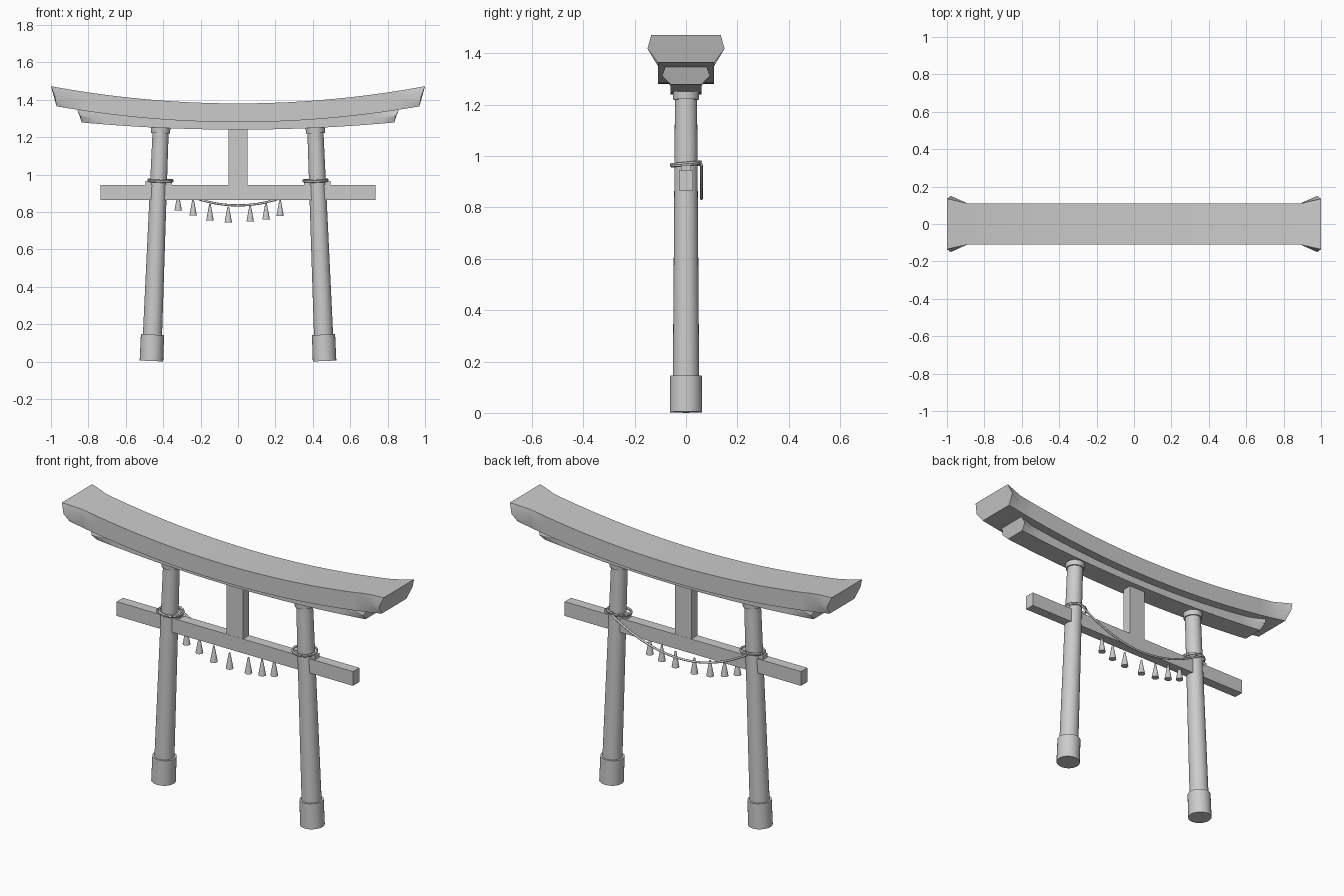
import bpy, bmesh, math
from mathutils import Vector

if "Cube" in bpy.data.objects:
    bpy.data.objects.remove(bpy.data.objects["Cube"])


def finish(name, bm, smooth=False):
    bmesh.ops.recalc_face_normals(bm, faces=bm.faces[:])
    me = bpy.data.meshes.new(name)
    bm.to_mesh(me)
    bm.free()
    ob = bpy.data.objects.new(name, me)
    bpy.context.collection.objects.link(ob)
    if smooth:
        bpy.ops.object.select_all(action='DESELECT')
        ob.select_set(True)
        bpy.context.view_layer.objects.active = ob
        bpy.ops.object.shade_smooth_by_angle(angle=math.radians(35))
    return ob


def box(name, x0, x1, y, z0, z1):
    bm = bmesh.new()
    bmesh.ops.create_cube(bm, size=1)
    for v in bm.verts:
        v.co = Vector(((x0 + x1) / 2 + v.co.x * (x1 - x0), v.co.y * 2 * y,
                       (z0 + z1) / 2 + v.co.z * (z1 - z0)))
    return finish(name, bm)


def tapered(name, p0, p1, r0, r1, sides=28):
    p0, p1 = Vector(p0), Vector(p1)
    bm = bmesh.new()
    bmesh.ops.create_cone(bm, cap_ends=True, segments=sides, radius1=r0,
                          radius2=r1, depth=(p1 - p0).length)
    rot = Vector((0, 0, 1)).rotation_difference(p1 - p0)
    for v in bm.verts:
        v.co = rot @ v.co + (p0 + p1) / 2
    return finish(name, bm, True)


def lintel(name, half, flare_x, top, bottom, end_x, end_y):
    """Curved beam of six-sided sections; the end section flares out."""
    n = 20
    inner = [flare_x * (2 * i / n - 1) for i in range(n + 1)]
    sections = [(-1, None)] + [(0, x) for x in inner] + [(1, None)]
    bm = bmesh.new()
    rings = []
    for side, x in sections:
        xs = [side * e for e in end_x] if side else [x] * 3
        ys = end_y if side else [half] * 3
        zt, zb = top(xs[0]), bottom(xs[2])
        zs = [zt, (zt + zb) / 2, zb]
        pts = [(xs[i], -ys[i], zs[i]) for i in range(3)]
        pts += [(xs[i], ys[i], zs[i]) for i in (2, 1, 0)]
        rings.append([bm.verts.new(p) for p in pts])
    for a, b in zip(rings, rings[1:]):
        for i in range(6):
            j = (i + 1) % 6
            bm.faces.new((a[i], a[j], b[j], b[i]))
    bm.faces.new(rings[0])
    bm.faces.new(rings[-1])
    return finish(name, bm, True)


def rope(name, pts, r=0.006):
    cu = bpy.data.curves.new(name, 'CURVE')
    cu.dimensions = '3D'
    cu.bevel_depth = r
    cu.bevel_resolution = 2
    cu.use_fill_caps = True
    sp = cu.splines.new('POLY')
    sp.points.add(len(pts) - 1)
    for p, co in zip(sp.points, pts):
        p.co = (*co, 1)
    ob = bpy.data.objects.new(name, cu)
    bpy.context.collection.objects.link(ob)
    return ob


# Curved top lintel and the smaller lintel beneath it
lintel("top_lintel", 0.11, 0.89, lambda x: 1.38 + 0.092 * x * x,
       lambda x: 1.28 + 0.09 * x * x, (1.0, 0.98, 0.97), (0.135, 0.15, 0.11))
lintel("lower_lintel", 0.06, 0.77, lambda x: 1.282 + 0.09 * x * x,
       lambda x: 1.24 + 0.055 * x * x, (0.86, 0.845, 0.835), (0.08, 0.093, 0.06))

# Tie beam and central strut
box("tie_beam", -0.735, 0.735, 0.028, 0.865, 0.945)
box("center_strut", -0.052, 0.05, 0.027, 0.94, 1.26)

# Leaning pillars with base sleeves, collars, wedges and rope wraps
for s, side in ((-1, "left"), (1, "right")):
    def axis(z):
        return (s * (0.463 - 0.04 * z), 0, z)
    tapered(side + "_pillar", axis(0.1), axis(1.23), 0.0515, 0.043)
    tapered(side + "_base", axis(0.003), axis(0.144), 0.063, 0.062)
    tapered(side + "_collar", axis(1.22), axis(1.25), 0.05, 0.052)
    cx = s * 0.424
    box(side + "_wedge", cx - 0.07, cx + 0.07, 0.02, 0.94, 0.965)
    wrap = []
    for i in range(57):
        a = math.pi / 2 + s * 2 * math.pi * i / 28
        wrap.append((s * 0.415 + 0.065 * math.cos(a), 0.057 * math.sin(a),
                     0.962 + 0.012 * i / 56 + 0.004 * math.sin(a)))
    rope(side + "_rope_wrap", wrap, 0.005)

# Rope sagging behind the tie beam
sag = []
for i in range(33):
    t = i / 16 - 1
    sag.append((0.42 * t, 0.06, 0.835 + 0.132 * t * t))
rope("sagging_rope", sag)

# Hanging tassels under the beam
tassels = [(-0.32, 0.807), (-0.24, 0.78), (-0.15, 0.755), (-0.052, 0.743),
           (0.065, 0.748), (0.15, 0.76), (0.225, 0.777)]
for i, (x, z) in enumerate(tassels):
    tapered("tassel_%d" % (i + 1), (x, 0, z), (x, 0, z + 0.087), 0.02, 0.004, 12)
